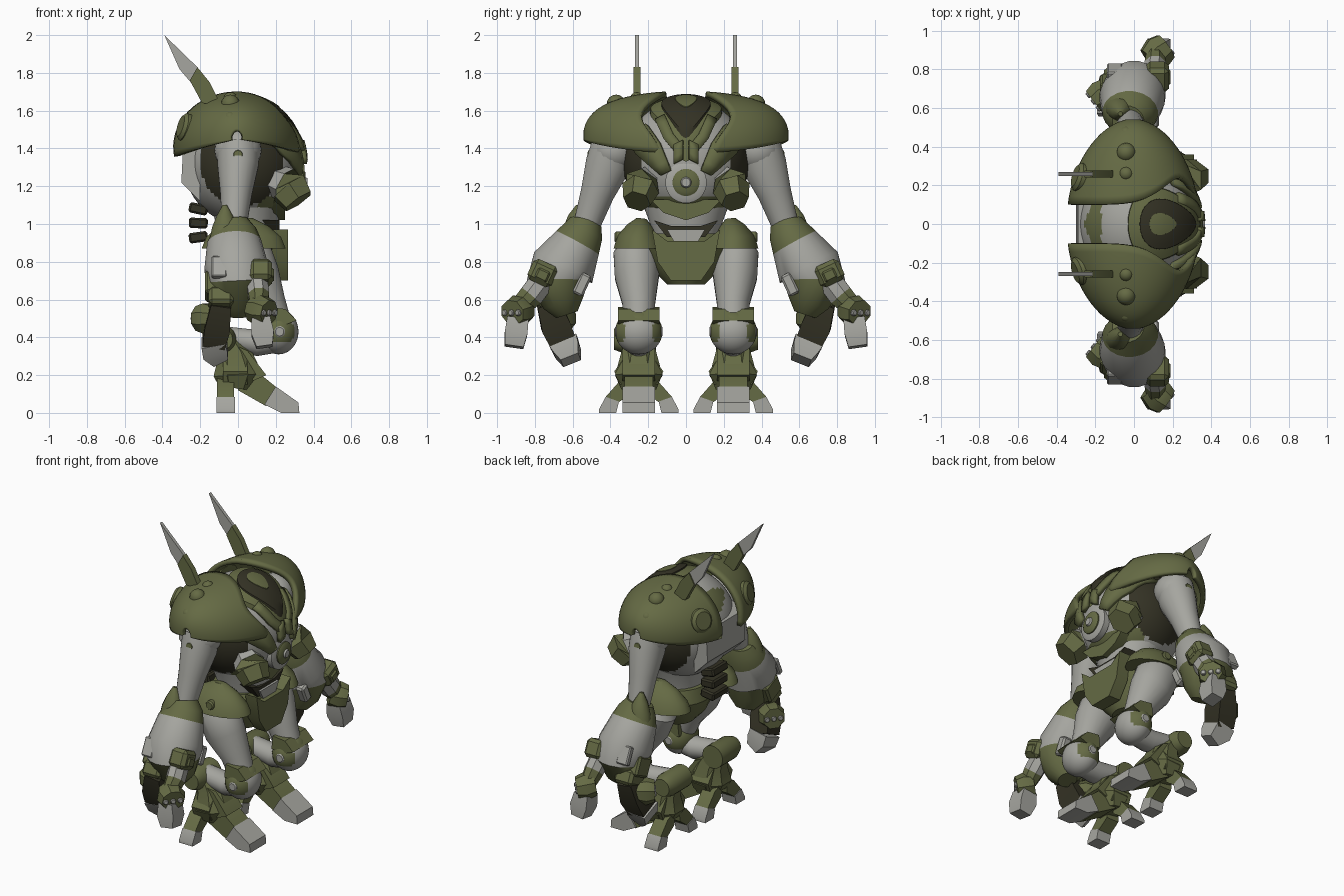
import bpy, bmesh
from math import sin, cos, pi, radians, sqrt, exp
from mathutils import Vector, Matrix

if "Cube" in bpy.data.objects:
    bpy.data.objects.remove(bpy.data.objects["Cube"])
OLIVE, GREY, DARK = 0, 1, 2
MATS, MADE = [], []
for label, rgb in (("olive armour", (.13, .145, .058)), ("light grey", (.38, .38, .35)),
                   ("dark recess", (.034, .032, .018))):
    m = bpy.data.materials.new(label)
    m.use_nodes = True
    m.diffuse_color = (*rgb, 1)
    m.node_tree.nodes["Principled BSDF"].inputs["Base Color"].default_value = (*rgb, 1)
    MATS.append(m)

def finish(name, bm, col=None, mirror=True, thick=0):
    """col: one colour, or a rule taking a face centre."""
    bmesh.ops.recalc_face_normals(bm, faces=bm.faces)
    if col is not None:
        for f in bm.faces:
            f.material_index = col(f.calc_center_median()) if callable(col) else col
    me = bpy.data.meshes.new(name)
    bm.to_mesh(me)
    bm.free()
    for m in MATS:
        me.materials.append(m)
    ob = bpy.data.objects.new(name, me)
    bpy.context.collection.objects.link(ob)
    if thick:
        s = ob.modifiers.new("thickness", 'SOLIDIFY')
        s.thickness, s.offset = thick, 0
    if mirror:
        ob.modifiers.new("mirror", 'MIRROR').use_axis = (False, True, False)
    MADE.append(ob)

def grid(bm, rows, closed=False):
    """Quads between rows of points."""
    vs = [[bm.verts.new(p) for p in r] for r in rows]
    bands = []
    for a, b in zip(vs, vs[1:]):
        n = len(a)
        bands.append([bm.faces.new((a[i], a[(i + 1) % n], b[(i + 1) % n], b[i]))
                      for i in range(n if closed else n - 1)])
    return vs, bands

def loft(name, secs, cols, n=20, mirror=True):
    """Tube through sections (x, y, z, radius_u, radius_v), one colour per band."""
    bm, rows = bmesh.new(), []
    pts = [Vector(s[:3]) for s in secs]
    for i, s in enumerate(secs):
        t = (pts[min(i + 1, len(pts) - 1)] - pts[max(i - 1, 0)]).normalized()
        ref = Vector((0, 1, 0)) if abs(t.x) > .65 else Vector((1, 0, 0))
        u = (ref - t * ref.dot(t)).normalized()
        v = t.cross(u)
        angs = [2 * pi * (k + .5) / n for k in range(n)]
        rows.append([pts[i] + u * s[3] * cos(a) + v * s[4] * sin(a) for a in angs])
    vs, bands = grid(bm, rows, True)
    for band, c in zip(bands, cols):
        for f in band:
            f.material_index = c
    bm.faces.new(vs[0]).material_index = cols[0]
    bm.faces.new(vs[-1]).material_index = cols[-1]
    finish(name, bm, None, mirror)

def prism(name, pts, lo, hi, col, axis='y', mirror=True):
    """Side outline extruded along y (points are x, z) or x (points are y, z)."""
    bm = bmesh.new()
    put = (lambda p, d: (p[0], d, p[1])) if axis == 'y' else (lambda p, d: (d, p[0], p[1]))
    vs, _ = grid(bm, [[put(p, d) for p in pts] for d in (lo, hi)], True)
    bm.faces.new(vs[0])
    bm.faces.new(vs[1])
    finish(name, bm, col, mirror)

def ball(name, c, r, col, mirror=True, seg=24, cut=None, thick=0):
    bm = bmesh.new()
    bmesh.ops.create_uvsphere(bm, u_segments=seg, v_segments=seg // 2, radius=1,
                              matrix=Matrix.Translation(c) @ Matrix.Diagonal((*r, 1)))
    if cut is not None:
        bmesh.ops.bisect_plane(bm, geom=bm.verts[:] + bm.edges[:] + bm.faces[:], plane_co=(0, 0, cut),
                               plane_no=(.2, 0, 1), clear_inner=True)
    finish(name, bm, col, mirror, thick)

def box(name, c, size, col, tilt=25, mirror=True, axis='X'):
    bm = bmesh.new()
    bmesh.ops.create_cube(bm, size=1, matrix=Matrix.Translation(c) @ Matrix.Rotation(radians(tilt), 4, axis)
                          @ Matrix.Diagonal((*size, 1)))
    bmesh.ops.bevel(bm, geom=bm.edges[:], offset=min(size) * .18, segments=1, affect='EDGES')
    finish(name, bm, col, mirror)

def disc(name, a, b, r, col, n=24, mirror=True):
    tip = [q + (q - p) * .3 for p, q in zip(a, b)]
    loft(name, [(*a, r, r), (*b, r, r), (*tip, r * .75, r * .75)], [col, col], n, mirror)

# Torso
CX, CZ, RX, RY, RZ = .02, 1.33, .31, .335, .33
def torso_paint(p):
    if abs(p.y) > .235 and (p.x - .02) ** 2 + (p.z - 1.32) ** 2 < .0576:
        return DARK
    return OLIVE if (p.z < 1.14 and p.x > .1) or (p.x < -.17 and p.z > 1.48 + .4 * abs(p.y)) else GREY

ball("torso", (CX, 0, CZ), (RX, RY, RZ), torso_paint, False, 96)

# Canopy, wrapped over the torso
def canopy(name, x0, ax, ay, k, col):
    bm, rows = bmesh.new(), []
    for s in (.02, .3, .55, .8, 1, 1.03):
        row = []
        for i in range(40):
            a = 2 * pi * i / 40
            x, y = x0 + ax * s * cos(a), ay * s * sin(a) * (1 - .3 * cos(a))
            q = 1 - ((x - CX) / (RX * k)) ** 2 - (y / (RY * k)) ** 2
            row.append((x, y, CZ + RZ * k * sqrt(max(q, .02)) - (.05 if s > 1 else 0)))
        rows.append(row)
    vs, _ = grid(bm, rows, True)
    bm.faces.new(vs[0])
    finish(name, bm, col, False)

canopy("canopy_frame", .155, .185, .18, 1.06, OLIVE)
canopy("canopy_window", .175, .145, .125, 1.085, DARK)
canopy("canopy_patch", .15, .07, .055, 1.095, OLIVE)

# Chest straps, wrapped on the torso front
def strap(name, path, off, col):
    bm, rows = bmesh.new(), []
    for (y0, z0, w0), (y1, z1, w1) in zip(path, path[1:]):
        for t in (0, .33, .67, 1):
            y, z, w = y0 + (y1 - y0) * t, z0 + (z1 - z0) * t, w0 + (w1 - w0) * t
            row = []
            for e in (-.5, 0, .5):
                yy, zz = y + e * w, z - e * w * .5
                q = 1 - (yy / RY) ** 2 - ((zz - CZ) / RZ) ** 2
                row.append((CX + RX * sqrt(max(q, 0)) + off, yy, zz))
            rows.append(row)
    grid(bm, rows)
    bmesh.ops.remove_doubles(bm, verts=bm.verts, dist=.0005)
    finish(name, bm, col, True, .03)

strap("outer_strap", [(.255, 1.5, .1), (.2, 1.4, .12), (.105, 1.27, .05)], .02, OLIVE)
strap("canopy_strap", [(.135, 1.56, .05), (.09, 1.46, .05), (.04, 1.4, .05)], .02, OLIVE)
strap("collar_clasp", [(.04, 1.43, .05), (.04, 1.33, .05)], .025, OLIVE)

# Chest disc, pods and belly
for part, x, r, c in (("chest_disc", .315, .11, GREY), ("chest_ring", .335, .072, OLIVE), ("chest_hub", .345, .03, GREY)):
    disc(part, (x - .03, 0, 1.22), (x + .01, 0, 1.22), r, c, 24, False)
loft("chest_pod", [(.18, .2, 1.24, .07, .08), (.25, .235, 1.21, .1, .095), (.27, .24, 1.19, .11, .1),
                   (.32, .26, 1.12, .09, .075)], [GREY, OLIVE, OLIVE], 6)
prism("belly_plate", [(-.19, 1.13), (.19, 1.13), (.12, 1.06), (0, 1.02), (-.12, 1.06)], .1, .25, OLIVE, 'x', False)

# Shoulder shell
shell, rows = bmesh.new(), []
for i in range(33):
    a = radians(-6 + 196 * i / 32)
    inner = .1 + .135 * exp(-((a - .65) / .6) ** 2)
    row = []
    for j in range(17):
        y = inner + (.527 - inner) * sin(j / 16 * pi / 2)
        r = sqrt(1 - (y / .53) ** 2)
        row.append((-.005 + .33 * r ** 1.1 * cos(a), y, 1.405 + .285 * r ** .85 * sin(a) + .045 * (y / .53) ** 2))
    rows.append(row)
grid(shell, rows)
finish("shoulder_shell", shell, OLIVE, True, .03)
for y, z, r in ((.26, 1.66, .038), (.37, 1.635, .05), (.47, 1.56, .036)):
    ball("shell_bump", (-.04, y, z), (r, r, r), OLIVE, seg=16)
disc("back_disc", (-.24, .23, 1.5), (-.29, .245, 1.515), .075, OLIVE)
prism("back_collar", [(-.2, 1.46), (-.29, 1.42), (-.3, 1.22), (-.2, 1.12)], -.2, .2, GREY, mirror=False)

# Antennas
prism("antenna_base", [(-.09, 1.63), (-.19, 1.64), (-.255, 1.76), (-.215, 1.83), (-.15, 1.75)], .24, .278, OLIVE)
prism("antenna_blade", [(-.215, 1.83), (-.25, 1.75), (-.31, 1.82), (-.39, 2)], .248, .27, GREY)

# Waist, spine and pelvis
loft("waist", [(.04, 0, .88, .15, .17), (.05, 0, .97, .16, .18), (.04, 0, 1.13, .19, .24)], [GREY, GREY], 24, False)
prism("waist_band", [(-.17, 1.02), (-.08, .99), (.08, .99), (.17, 1.02), (.1, .93), (-.1, .93)], .12, .22, DARK, 'x', False)
prism("waist_buckle", [(-.1, .97), (.1, .97), (.06, .9), (-.06, .9)], .1, .235, GREY, 'x', False)
for i in range(3):
    box("spine_vent", (-.21, 0, 1.08 - .075 * i), (.1, .16, .055), DARK, 12 - 10 * i, False, 'Y')
loft("pelvis", [(.05, 0, .68, .09, .1), (.05, 0, .76, .16, .18), (.04, 0, .87, .2, .24), (.04, 0, .95, .18, .2)],
     [OLIVE] * 3, 24, False)
prism("front_guard", [(-.18, .97), (-.1, .91), (.1, .91), (.18, .97), (.15, .8), (.08, .7), (-.08, .7), (-.15, .8)],
      .18, .265, OLIVE, 'x', False)
loft("hip_skirt", [(.03, .25, .87, .225, .135), (.03, .25, .93, .2, .115), (.03, .24, .99, .13, .07),
                   (.03, .235, 1.03, .05, .025)], [OLIVE] * 3)
disc("hip_bolt", (.05, .34, .93), (.05, .37, .93), .03, OLIVE, 16)

# Legs
loft("thigh", [(.03, .25, .93, .09, .08), (.04, .265, .84, .14, .12), (.09, .26, .72, .135, .118),
               (.16, .25, .58, .095, .088), (.21, .25, .45, .08, .08)], [GREY] * 4)
ball("knee", (.215, .25, .43), (.105, .125, .12),
     lambda p: GREY if p.z < .38 or (p.x > .25 and abs(p.y - .25) < .075 and p.z < .5) else OLIVE, seg=40)
prism("knee_guard", [(.16, .56), (.25, .55), (.31, .49), (.26, .47), (.15, .47)], .14, .36, OLIVE)
for s in (-1, 1):
    disc("knee_bolt", (.22, .25 + s * .1, .43), (.22, .25 + s * .12, .43), .03, GREY, 16)
loft("shin", [(.22, .25, .4, .08, .08), (.1, .25, .37, .075, .07), (-.08, .25, .4, .07, .06)], [GREY] * 2)
disc("ankle", (-.085, .16, .39), (-.085, .33, .39), .075, OLIVE)
loft("instep", [(-.07, .25, .42, .06, .08), (-.02, .25, .31, .1, .1), (.0, .25, .2, .14, .135),
                (-.01, .25, .13, .1, .1)], [OLIVE] * 3, 8)
prism("ankle_guard", [(-.02, .36), (.05, .33), (.15, .2), (.08, .17)], .165, .335, OLIVE)
prism("foot_collar", [(.18, .3), (.32, .3), (.38, .22), (.35, .15), (.15, .15), (.12, .22)], -.08, .05, OLIVE, 'x')
prism("front_toe", [(-.03, .26), (.1, .22), (.21, .13), (.15, .035), (0, .12)], .175, .325, OLIVE)
prism("front_toe_tip", [(.2, .14), (.32, .055), (.325, 0), (.23, 0), (.14, .045)], .165, .335, GREY)
for s in (-1, 1):
    toe = lambda pts: [(.25 + s * y, z) for y, z in pts]
    prism("side_toe", toe([(.02, .2), (.1, .17), (.175, .085), (.115, .05), (.03, .11)]), -.11, -.02, OLIVE, 'x')
    prism("side_toe_tip", toe([(.175, .085), (.21, .02), (.21, 0), (.12, 0), (.105, .06)]), -.115, -.015, GREY, 'x')

# Arms
ball("shoulder_joint", (0, .38, 1.39), (.125, .125, .12), GREY)
loft("upper_arm", [(0, .385, 1.42, .115, .115), (0, .415, 1.31, .11, .12), (-.01, .47, 1.16, .085, .09),
                   (-.02, .53, .98, .065, .07)], [GREY] * 3)
disc("arm_bolt", (0, .47, 1.36), (0, .51, 1.365), .03, OLIVE, 16)
loft("forearm", [(-.03, .53, 1.01, .085, .085), (-.02, .545, .96, .12, .11), (-.02, .575, .9, .145, .13),
                 (-.01, .65, .77, .17, .175), (0, .68, .7, .165, .165), (0, .65, .58, .12, .11),
                 (0, .63, .52, .06, .06)], [OLIVE, OLIVE, GREY, GREY, OLIVE, OLIVE])
loft("elbow_guard", [(-.07, .6, .9, .085, .07), (-.07, .59, .98, .07, .06), (-.07, .58, 1.04, .045, .045),
                     (-.07, .57, 1.1, .012, .012)], [OLIVE] * 3, 12)
box("wrist_block", (.12, .76, .74), (.12, .14, .12), OLIVE)
box("wrist_detail", (.165, .76, .73), (.05, .07, .06), OLIVE)
box("wrist_plate", (.1, .55, .68), (.06, .06, .12), GREY)
box("outer_plate", (-.1, .79, .77), (.08, .04, .12), GREY)

# Outer finger, facing forward and outward
loft("outer_knuckle", [(.1, .76, .7, .06, .07), (.11, .82, .62, .06, .07), (.11, .87, .57, .05, .06)], [GREY, OLIVE], 8)
loft("outer_finger", [(.08, .85, .55, .07, .07), (.125, .89, .54, .09, .085), (.165, .92, .53, .075, .07)], [OLIVE] * 2, 8)
for k in (-1, 0, 1):
    disc("outer_finger_dot", (.155 + .03 * k, .915 - .035 * k, .53), (.168 + .03 * k, .927 - .035 * k, .53), .017, GREY, 10)
loft("outer_finger_tip", [(.12, .89, .5, .07, .08), (.13, .9, .42, .085, .085), (.14, .91, .35, .06, .07)], [GREY] * 2, 4)

# Inner finger, its pad facing back and inward
box("inner_knuckle", (-.09, .73, .6), (.13, .15, .1), OLIVE)
loft("inner_finger", [(-.09, .73, .58, .075, .085), (-.11, .69, .46, .095, .11), (-.13, .65, .37, .085, .1)], [DARK] * 2, 4)
loft("inner_pad", [(-.12, .7, .5, .07, .07), (-.17, .665, .5, .085, .085), (-.21, .635, .5, .07, .07)], [OLIVE] * 2, 8)
for k in (-1, 0, 1):
    disc("inner_pad_dot", (-.2 + .026 * k, .64 - .035 * k, .5), (-.213 + .026 * k, .63 - .035 * k, .5), .017, GREY, 10)
loft("inner_finger_tip", [(-.13, .65, .38, .09, .11), (-.12, .63, .33, .095, .1), (-.09, .61, .28, .06, .07)], [GREY] * 2, 4)
box("hand_guard", (-.14, .69, .67), (.07, .14, .13), OLIVE)

# Smooth shading with crisp edges
for ob in bpy.context.selected_objects:
    ob.select_set(False)
for ob in MADE:
    ob.select_set(True)
bpy.context.view_layer.objects.active = MADE[0]
bpy.ops.object.shade_smooth_by_angle(angle=radians(35))
